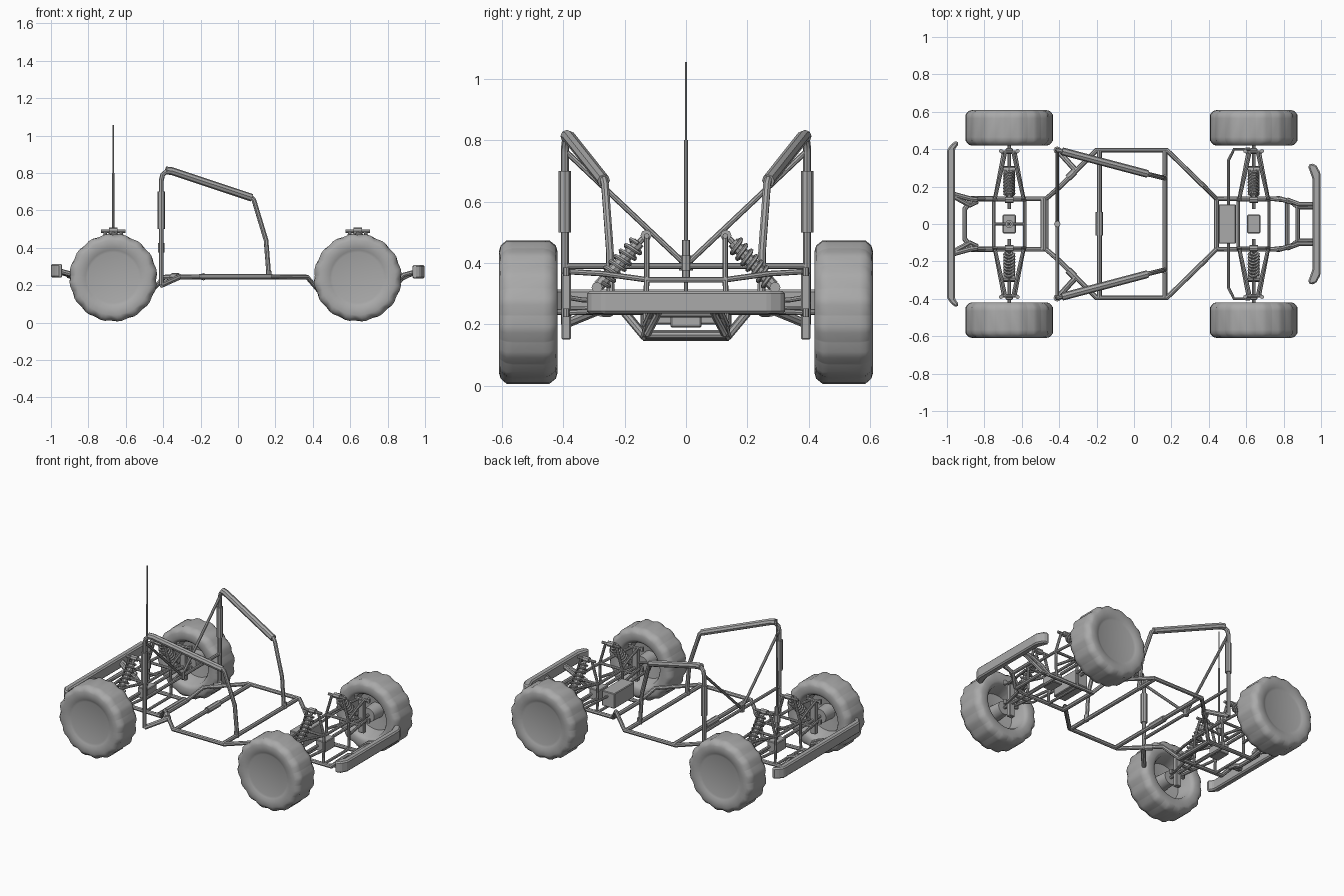
import bpy, bmesh, math
from mathutils import Vector, Matrix

if "Cube" in bpy.data.objects:
    bpy.data.objects.remove(bpy.data.objects["Cube"])

grey = bpy.data.materials.new("plain grey")
grey.diffuse_color = (0.40, 0.40, 0.40, 1)
grey.use_nodes = True
grey.node_tree.nodes["Principled BSDF"].inputs["Base Color"].default_value = grey.diffuse_color


def finish(name, mesh, smooth=True):
    ob = bpy.data.objects.new(name, mesh)
    bpy.context.collection.objects.link(ob)
    mesh.materials.clear()
    mesh.materials.append(grey)
    bpy.ops.object.select_all(action='DESELECT')
    ob.select_set(True)
    bpy.context.view_layer.objects.active = ob
    if smooth:
        bpy.ops.object.shade_smooth_by_angle(angle=math.radians(35))
    return ob


def tubes(name, paths, r, res=2):
    """Round capped tubes along each path, joined into one mesh."""
    cu = bpy.data.curves.new(name, 'CURVE')
    cu.dimensions = '3D'
    cu.bevel_depth, cu.bevel_resolution, cu.use_fill_caps = r, res, True
    for path in paths:
        sp = cu.splines.new('POLY')
        sp.points.add(len(path) - 1)
        for p, co in zip(sp.points, path):
            p.co = (*co, 1)
    tmp = bpy.data.objects.new(name + "_path", cu)
    bpy.context.collection.objects.link(tmp)
    bpy.context.view_layer.update()
    dg = bpy.context.evaluated_depsgraph_get()
    me = bpy.data.meshes.new_from_object(tmp.evaluated_get(dg))
    bpy.data.objects.remove(tmp)
    return finish(name, me)


def both(paths):
    return paths + [[(x, -y, z) for x, y, z in p] for p in paths]


def cross(x, y, z):
    return [(x, -y, z), (x, y, z)]


def prism(name, outline, z0, z1, bevel=0.0):
    """Extrude a plan outline upwards."""
    bm = bmesh.new()
    f = bm.faces.new([bm.verts.new((x, y, z0)) for x, y in outline])
    up = bmesh.ops.extrude_face_region(bm, geom=[f])['geom']
    bmesh.ops.translate(bm, vec=(0, 0, z1 - z0),
                        verts=[v for v in up if isinstance(v, bmesh.types.BMVert)])
    if bevel:
        bmesh.ops.bevel(bm, geom=bm.edges[:], offset=bevel, segments=1, affect='EDGES')
    bmesh.ops.recalc_face_normals(bm, faces=bm.faces)
    me = bpy.data.meshes.new(name)
    bm.to_mesh(me)
    bm.free()
    return finish(name, me, False)


def box(name, x0, x1, y0, y1, z0, z1, bevel=0.004):
    return prism(name, [(x0, y0), (x1, y0), (x1, y1), (x0, y1)], z0, z1, bevel)


# Wheel section: (y, radius, depth of the gap between tread lugs)
SECTION = [(.597, .0, 0), (.597, .135, 0), (.601, .148, 0), (.609, .165, 0),
           (.609, .200, 0), (.604, .218, .008), (.585, .235, .010),
           (.565, .235, .005), (.465, .235, .005), (.445, .235, .010),
           (.424, .218, .008), (.419, .200, 0), (.419, .165, 0), (.426, .150, 0),
           (.440, .140, 0), (.530, .125, 0), (.540, .05, 0), (.45, .045, 0), (.45, 0, 0)]


def wheel(name, cx, side):
    bm, n, rings = bmesh.new(), 64, []
    for y, r, gap in SECTION:
        if r == 0:
            rings.append([bm.verts.new((cx, side * y, .24))] * n)
            continue
        ring = []
        for i in range(n):
            a = 2 * math.pi * (i - .4 * (i % 4 == 0) + .4 * (i % 4 == 3)) / n
            rr = r - (gap if i % 4 in (0, 3) else 0)
            ring.append(bm.verts.new((cx + rr * math.cos(a), side * y, .24 + rr * math.sin(a))))
        rings.append(ring)
    for a, b in zip(rings, rings[1:]):
        for i in range(n):
            j = (i + 1) % n
            vs = list(dict.fromkeys([a[i], a[j], b[j], b[i]]))
            bm.faces.new(vs)
    bmesh.ops.recalc_face_normals(bm, faces=bm.faces)
    me = bpy.data.meshes.new(name)
    bm.to_mesh(me)
    bm.free()
    finish(name, me)


# Suspension, built alike at the rear (left) and front (right) axle
for end, cx in (("rear", -.667), ("front", .64)):
    for side, label in ((1, "left"), (-1, "right")):
        wheel(f"{end}_{label}_wheel", cx, side)
        # Knuckle carrying the wheel
        y0, y1 = sorted((side * .375, side * .405))
        box(f"{end}_{label}_knuckle", cx - .02, cx + .02, y0, y1, .15, .37)
        # Coil spring around the shock
        top, low = Vector((cx, side * .145, .475)), Vector((cx, side * .285, .325))
        d = low - top
        rot = d.to_track_quat('Z', 'Y')
        turns, steps = 7, 84
        coil = []
        for i in range(steps + 1):
            a = 2 * math.pi * turns * i / steps
            coil.append(tuple(top + d * (.08 + .84 * i / steps)
                              + rot @ Vector((.026 * math.cos(a), .026 * math.sin(a), 0))))
        tubes(f"{end}_{label}_spring", [coil], .007, 1)
        tubes(f"{end}_{label}_shock", [[tuple(top + d * .05), tuple(low)]], .019)
        tubes(f"{end}_{label}_shock_rod", [[tuple(top - d * .08), tuple(low + d * .1)]], .010)
    # Eyes at the shock ends
    tubes(f"{end}_shock_eyes", both([[(cx - .022, .130, .490), (cx + .022, .130, .490)],
                                     [(cx - .03, .290, .320), (cx + .03, .290, .320)]]), .018)
    # Wishbones and drive shafts
    arms = []
    for s in (-1, 1):
        arms += [[(cx + s * .078, .135, .25), (cx + s * .03, .385, .238)],
                 [(cx + s * .078, .125, .345), (cx + s * .045, .27, .365), (cx + s * .02, .385, .372)]]
    arms.append([(cx - .05, .30, .243), (cx + .05, .30, .243)])
    arms.append([(cx - .045, .385, .372), (cx + .045, .385, .372)])
    tubes(f"{end}_wishbones", both(arms), .009)
    tubes(f"{end}_drive_shafts", both([[(cx, .08, .24), (cx, .46, .24)]]), .010)
    tubes(f"{end}_ball_joints", both([[(cx + s * .045, .39, z - .014), (cx + s * .045, .39, z + .014)]
                                      for s in (-1, 1) for z in (.238, .372)]), .011)
    # Shock towers and the small bay frame
    tower = []
    for s in (-1, 1):
        tower += [[(cx + s * .082, .135, .16), (cx + s * .082, .128, .345), (cx + s * .04, .128, .485)]]
    tower += [[(cx - .09, .128, .345), (cx + .09, .128, .345)],
              [(cx - .065, .128, .488), (cx + .065, .128, .488)]]
    bay = both(tower)
    bay += [cross(cx + s * .082, .13, z) for s in (-1, 1) for z in (.16, .345)]
    tubes(f"{end}_shock_towers", bay, .009)
    # Gear housing between the drive shafts
    box(f"{end}_gear_housing", cx - .035, cx + .035, -.05, .05, .19, .26)

# Main chassis loop and lower rails
tubes("chassis_frame", both([
    [(-.87, .135, .24), (-.80, .135, .165), (-.47, .135, .16), (-.395, .20, .243), (-.2, .395, .245),
     (.175, .395, .245), (.37, .205, .243), (.44, .135, .16), (.78, .135, .16), (.85, .115, .225)]])
    + [cross(.165, .395, .245), cross(-.185, .395, .245),
       cross(-.47, .14, .16), cross(.44, .14, .16)], .0135)
tubes("rear_cross_plate", [cross(-.485, .135, .165)], .016)
tubes("frame_sleeves", [[(-.185, -.062, .245), (-.185, .065, .245)]]
      + both([[(-.352, .247, .244), (-.318, .28, .245)]]), .020)
tubes("hoop_feet", both([[(-.41, .395, .20), (-.31, .285, .245)],
                         [(.165, .25, .235), (.165, .25, .275)]]), .015)

# Roll hoops with padded sleeves
hoop = [(-.41, .395, .20), (-.41, .395, .76), (-.403, .393, .79), (-.375, .386, .815),
        (.07, .268, .672), (.085, .264, .655), (.15, .248, .44), (.165, .245, .25)]
tubes("roll_hoops", both([hoop]), .013)
tubes("post_sleeves", both([[(-.41, .395, .50), (-.41, .395, .70)]]), .020)
tubes("top_sleeves", both([[(-.385, .389, .813), (-.355, .381, .810), (.072, .268, .668)]]), .021)
tubes("hoop_cross_bar", [cross(-.41, .395, .39)], .010)
tubes("hoop_braces", both([[(-.41, .388, .76), (-.41, .012, .405)]]), .009)
tubes("brace_joint", [[(-.41, 0, .375), (-.41, 0, .425)]], .017)

# Antenna with stepped base
tubes("antenna_mast", [[(-.667, 0, .26), (-.667, 0, .80)]], .0065)
tubes("antenna_tip", [[(-.667, 0, .80), (-.667, 0, 1.055)]], .004)
tubes("antenna_base", [[(-.667, 0, .375), (-.667, 0, .425)]], .022)
tubes("antenna_collar", [[(-.667, 0, .34), (-.667, 0, .475)]], .013)
tubes("antenna_support", [[(-.75, 0, .345), (-.585, 0, .345)]], .008)

# Equipment box and steering linkage
box("equipment_box", .452, .545, -.105, .105, .20, .30)
tubes("steering_links", both([[(.505, .10, .27), (.505, .34, .28), (.535, .40, .29), (.62, .40, .27)]]), .008)

# Bumpers with swept ends
prism("front_bumper", [(.955, -.24), (.93, -.31), (.945, -.325), (.975, -.315), (.998, -.27),
                       (.998, .27), (.975, .315), (.945, .325), (.93, .31), (.955, .24)],
      .235, .308, .008)
prism("rear_bumper", [(-.958, -.40), (-.935, -.43), (-.95, -.445), (-.975, -.43), (-1, -.395),
                      (-1, .395), (-.975, .43), (-.95, .445), (-.935, .43), (-.958, .40)],
      .24, .313, .008)

# Bumper mounts
tubes("front_bumper_mount", both([[(.74, .135, .16), (.83, .125, .17), (.875, .09, .235), (.96, .09, .275)],
                                  [(.82, .13, .20), (.885, .105, .255), (.96, .105, .275)]])
      + [cross(.875, .092, .235), cross(.82, .13, .165)], .012)
tubes("rear_bumper_mount", both([[(-.84, .13, .235), (-.88, .135, .255), (-.97, .16, .28)],
                                 [(-.84, .12, .225), (-.88, .10, .25), (-.97, .15, .275)]])
      + [[(-.87, -.125, .245), (-.905, -.08, .25), (-.905, .08, .25), (-.87, .125, .245)]], .014)
